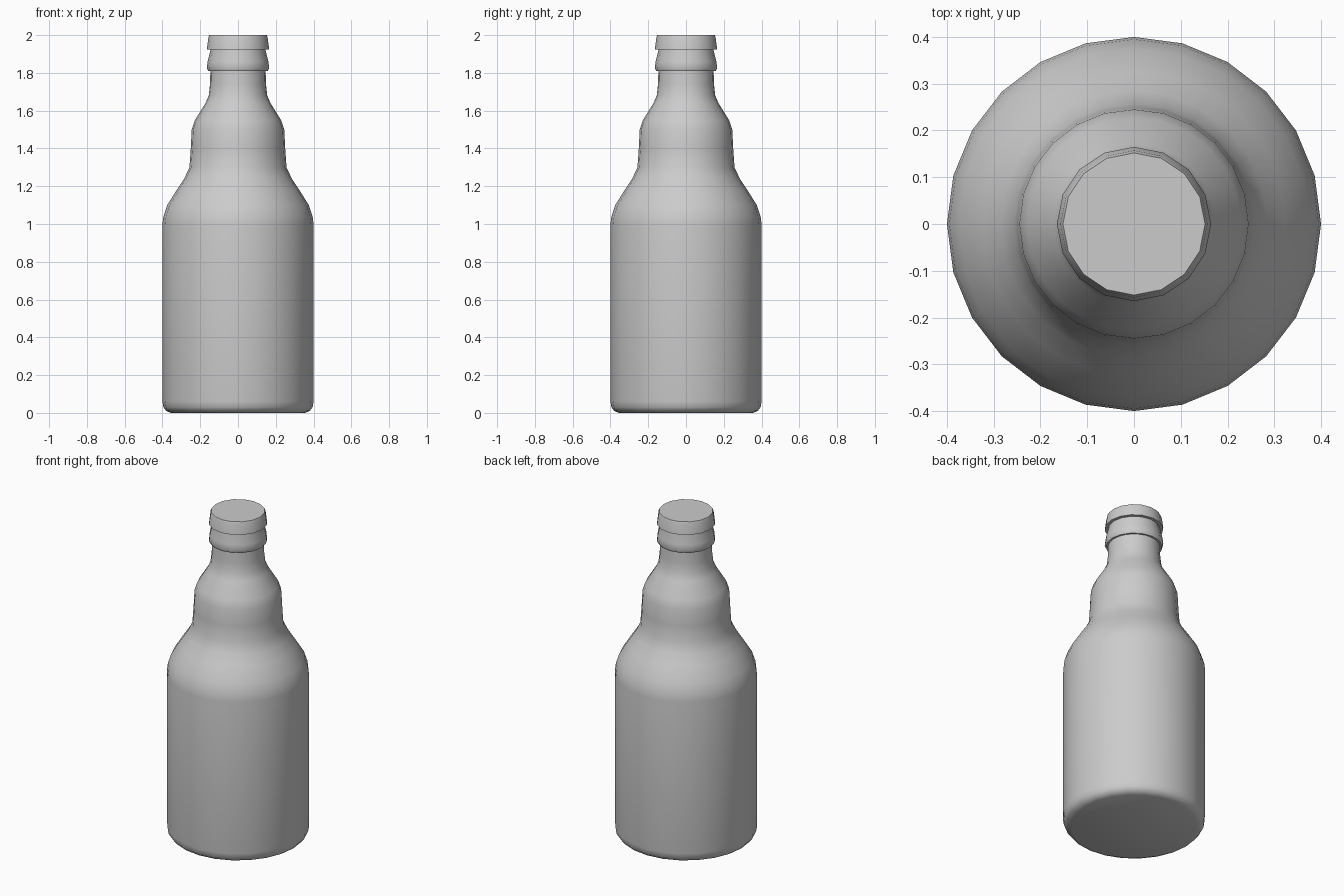
import bpy
import bmesh
from math import sin, cos, tau, radians

cube = bpy.data.objects.get("Cube")
if cube:
    bpy.data.objects.remove(cube, do_unlink=True)

# One plain grey for the whole bottle
grey = bpy.data.materials.new("light grey")
grey.use_nodes = True
grey.diffuse_color = (0.6, 0.6, 0.6, 1)
grey.node_tree.nodes["Principled BSDF"].inputs["Base Color"].default_value = (0.6, 0.6, 0.6, 1)


def lathe(name, profile, sides, sharp_angle):
    """Spin a (radius, height) profile round z and close both ends."""
    bm = bmesh.new()
    rings = [[bm.verts.new((r * cos(tau * i / sides), r * sin(tau * i / sides), z))
              for i in range(sides)] for r, z in profile]
    for low, high in zip(rings, rings[1:]):
        for i in range(sides):
            j = (i + 1) % sides
            bm.faces.new((low[i], low[j], high[j], high[i]))
    bm.faces.new(rings[0][::-1])
    bm.faces.new(rings[-1])
    mesh = bpy.data.meshes.new(name)
    bm.to_mesh(mesh)
    bm.free()
    mesh.materials.append(grey)
    obj = bpy.data.objects.new(name, mesh)
    bpy.context.collection.objects.link(obj)
    bpy.ops.object.select_all(action="DESELECT")
    obj.select_set(True)
    bpy.context.view_layer.objects.active = obj
    bpy.ops.object.shade_smooth_by_angle(angle=radians(sharp_angle))
    return obj


# Body: rounded foot, straight wall, shoulder, bulged neck
lathe("bottle_body", [
    (0.355, 0), (0.38, 0.01), (0.395, 0.03), (0.4, 0.06),
    (0.4, 1.0), (0.395, 1.04), (0.375, 1.1), (0.325, 1.18),
    (0.285, 1.24), (0.257, 1.3), (0.25, 1.4), (0.245, 1.5),
    (0.228, 1.55), (0.172, 1.64), (0.155, 1.68), (0.148, 1.74),
    (0.146, 1.83)], 24, 50)

# Flared lip ring under the cap
lathe("lip_ring", [(0.145, 1.81), (0.158, 1.81), (0.165, 1.825),
                   (0.161, 1.86), (0.146, 1.92), (0.145, 1.95)], 16, 40)

# Crown cap, slightly wider at its skirt
lathe("cap", [(0.145, 1.925), (0.165, 1.925), (0.157, 1.985),
              (0.152, 2.0)], 16, 40)
